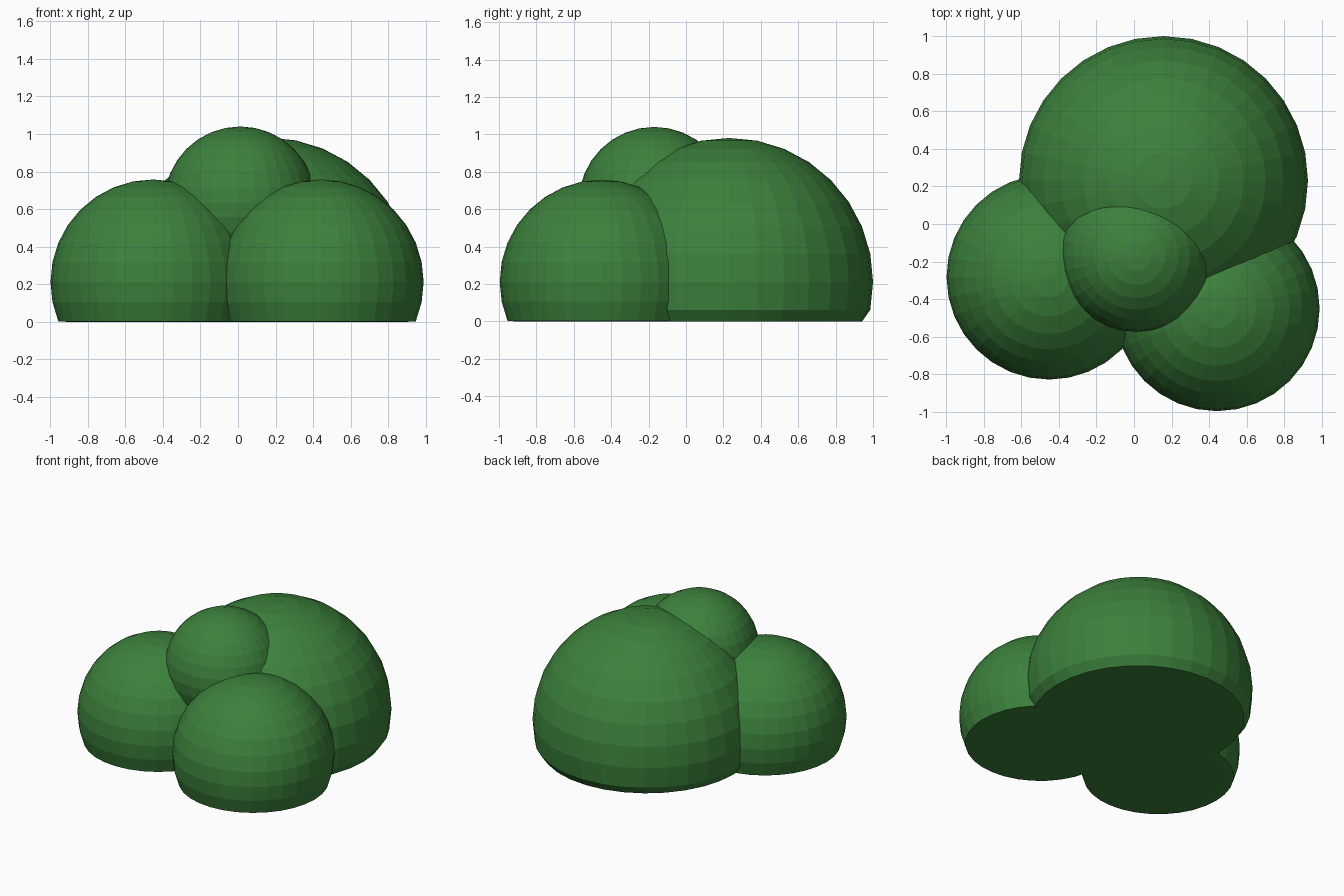
import bpy

if "Cube" in bpy.data.objects:
    bpy.data.objects.remove(bpy.data.objects["Cube"])

# Leaf green material
leaf = bpy.data.materials.new("leaf_green")
leaf.diffuse_color = (0.045, 0.22, 0.045, 1)
leaf.use_nodes = True
leaf.node_tree.nodes["Principled BSDF"].inputs["Base Color"].default_value = leaf.diffuse_color


def clump(name, location, radius):
    """Faceted ball of foliage, flattened where it meets the ground."""
    bpy.ops.mesh.primitive_uv_sphere_add(segments=32, ring_count=16, radius=radius)
    ob = bpy.context.object
    ob.name = name
    for v in ob.data.vertices:
        v.co.z = max(v.co.z, -location[2])
    ob.location = location
    ob.data.materials.append(leaf)
    return ob


# Three ground clumps and one resting on top
clump("back_clump", (0.157, 0.231, 0.212), 0.769)
clump("left_clump", (-0.452, -0.282, 0.212), 0.546)
clump("right_clump", (0.442, -0.45, 0.212), 0.546)
clump("top_clump", (0.012, -0.17, 0.636), 0.404)
